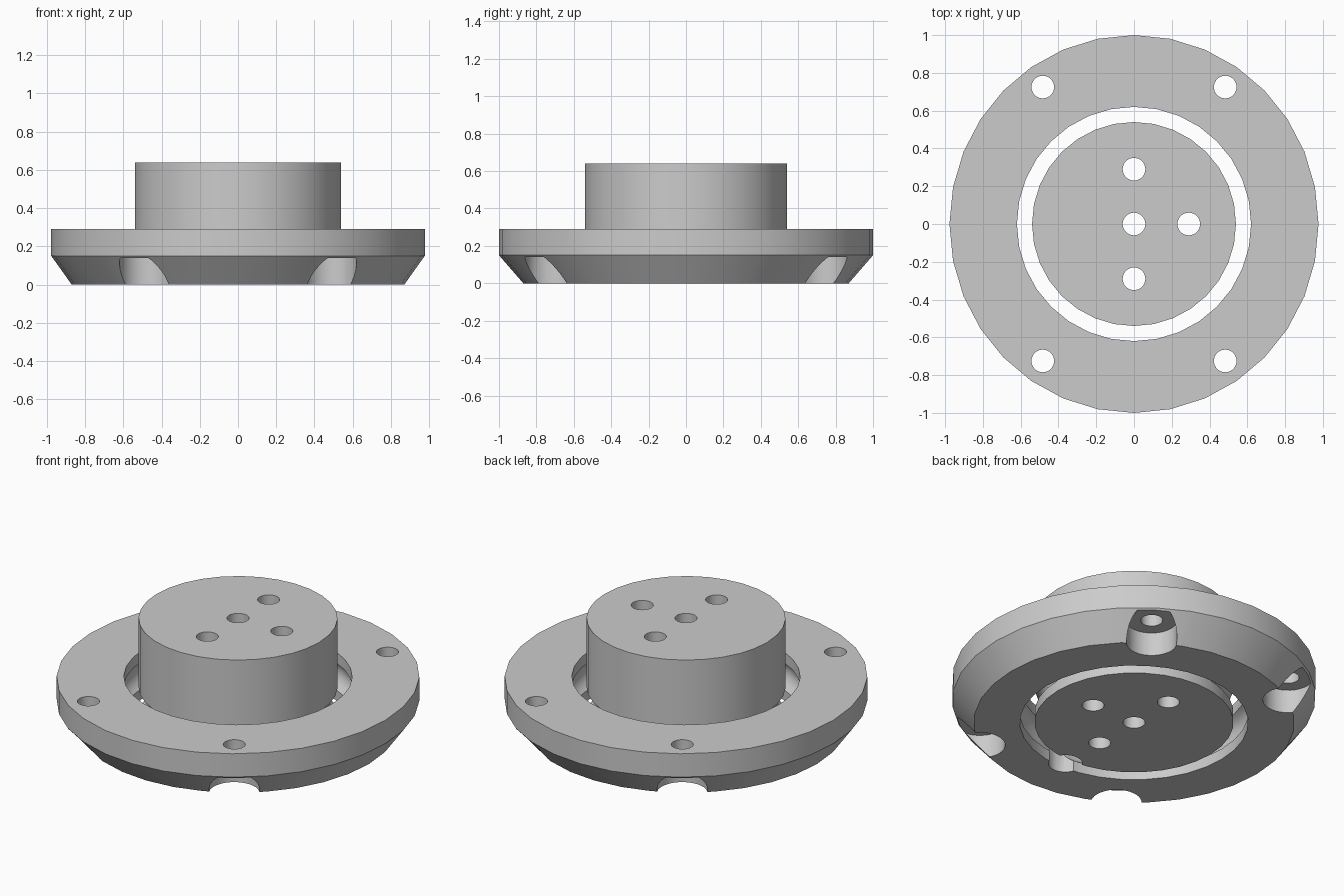
import bpy, bmesh, math

SIDES = 32
GAP_R, RACE_R, RACE_Z = 0.58, 0.09, 0.145
HALF_GAP = 0.04

cube = bpy.data.objects.get("Cube")
if cube:
    bpy.data.objects.remove(cube)

# One plain grey metal
grey = bpy.data.materials.new("grey_metal")
grey.use_nodes = True
colour = (0.6, 0.6, 0.6, 1)
grey.diffuse_color = colour
grey.node_tree.nodes["Principled BSDF"].inputs["Base Color"].default_value = colour


def lathe(name, profile, at=(0, 0), closed=False, squash=None):
    """Spin (radius, z) points; closed profiles make a ring, open ones get flat caps."""
    bm = bmesh.new()
    loops = []
    for r, z in profile:
        sx = squash if squash and r >= 1 else 1
        loops.append([bm.verts.new((at[0] + r * sx * math.cos(a), at[1] + r * math.sin(a), z))
                      for a in (math.tau * i / SIDES for i in range(SIDES))])
    pairs = list(zip(loops, loops[1:]))
    if closed:
        pairs.append((loops[-1], loops[0]))
    else:
        bm.faces.new(loops[0])
        bm.faces.new(loops[-1])
    for low, high in pairs:
        for i in range(SIDES):
            j = (i + 1) % SIDES
            bm.faces.new((low[i], low[j], high[j], high[i]))
    bmesh.ops.recalc_face_normals(bm, faces=bm.faces)
    mesh = bpy.data.meshes.new(name)
    bm.to_mesh(mesh)
    bm.free()
    mesh.materials.append(grey)
    obj = bpy.data.objects.new(name, mesh)
    bpy.context.collection.objects.link(obj)
    return obj


def activate(obj):
    bpy.ops.object.select_all(action="DESELECT")
    obj.select_set(True)
    bpy.context.view_layer.objects.active = obj


def cut(obj, profile, at):
    """Drill a round, possibly stepped, hole."""
    cutter = lathe("drill_cutter", profile, at)
    cutter.hide_render = True
    mod = obj.modifiers.new("drill", "BOOLEAN")
    mod.operation, mod.solver, mod.object = "DIFFERENCE", "EXACT", cutter
    activate(obj)
    bpy.ops.object.modifier_apply(modifier=mod.name)
    bpy.data.objects.remove(cutter)


def race(side, steps=10):
    """Ball groove arc, bottom to top, bulging outward (1) or inward (-1)."""
    limit = math.acos(HALF_GAP / RACE_R)
    angles = [limit * (2 * i / steps - 1) for i in range(steps + 1)]
    return [(GAP_R + side * RACE_R * math.cos(a), RACE_Z + RACE_R * math.sin(a)) for a in angles]


# Outer flange with bevelled underside and inner ball groove
inner, hub_r = GAP_R + HALF_GAP, GAP_R - HALF_GAP
flange = lathe("outer_flange",
               [(inner, 0)] + race(1) + [(inner, 0.29), (1, 0.29), (1, 0.15), (0.87, 0)],
               closed=True, squash=0.977)

# Central hub with matching groove
hub = lathe("central_hub", [(hub_r, 0)] + race(-1) + [(hub_r, 0.64)])

# Counterbored mounting holes
for x in (-0.483, 0.483):
    for y in (-0.725, 0.725):
        cut(flange, [(0.137, -0.1), (0.137, 0.14), (0.06, 0.14), (0.06, 0.4)], (x, y))

# Hub through holes
for at in ((0, 0), (0, 0.29), (0, -0.29), (0.29, 0)):
    cut(hub, [(0.06, -0.1), (0.06, 0.8)], at)

# Ball loading port under the gap
for part in (flange, hub):
    cut(part, [(0.092, -0.1), (0.092, RACE_Z)], (0, -GAP_R))

for part in (flange, hub):
    activate(part)
    bpy.ops.object.shade_smooth_by_angle(angle=math.radians(30))
